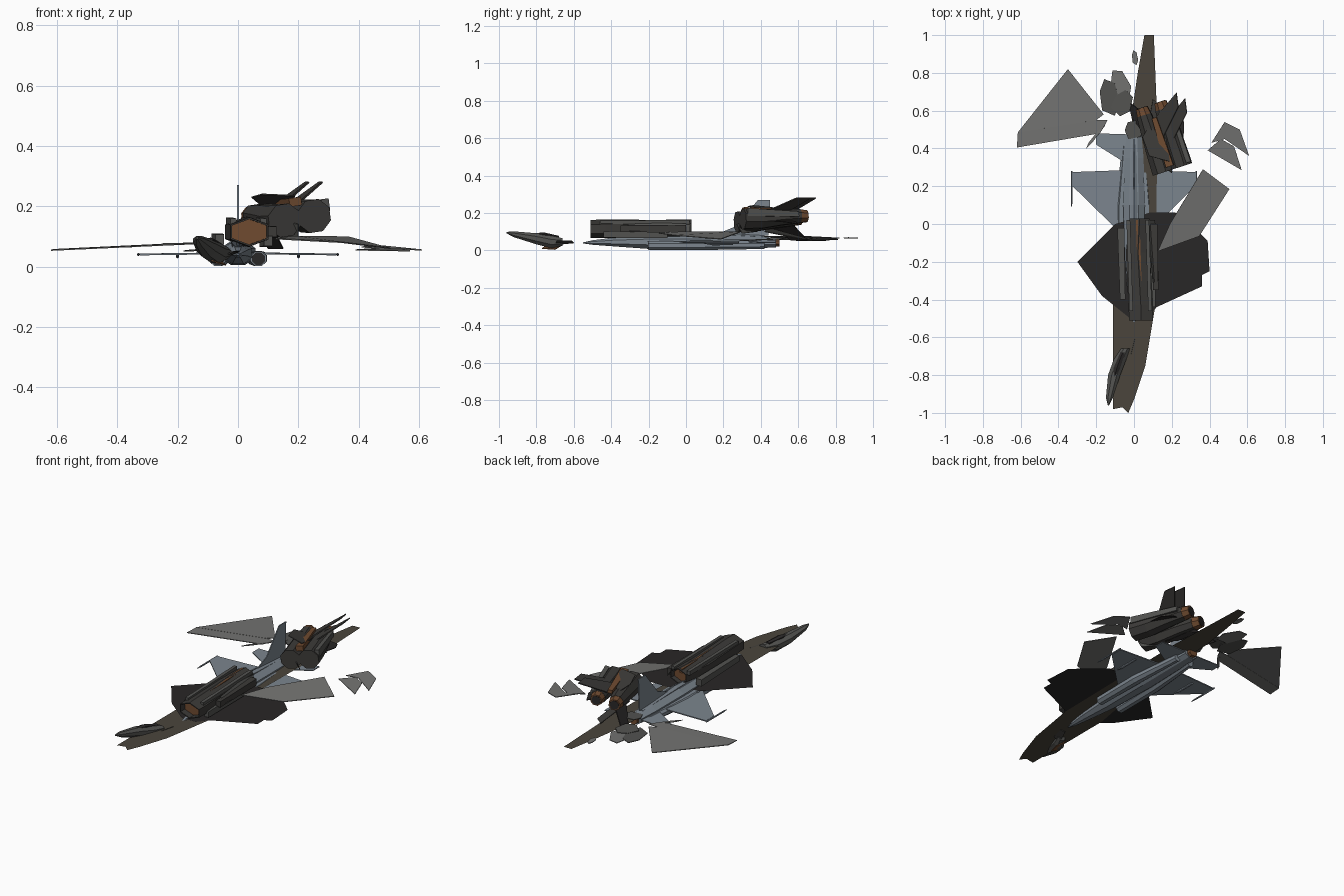
import bpy, bmesh, math
from mathutils import Matrix, Vector


def material(name, r, g, b):
    m = bpy.data.materials.new(name)
    m.diffuse_color = (r, g, b, 1)
    return m


BLUE = material("blue_grey_paint", 0.20, 0.235, 0.27)
DARK = material("charred_metal", 0.045, 0.043, 0.04)
SOOT = material("soot", 0.022, 0.02, 0.02)
GREY = material("torn_skin", 0.17, 0.17, 0.165)
MID = material("scuffed_metal", 0.085, 0.085, 0.08)
EARTH = material("scraped_earth", 0.07, 0.06, 0.045)
RUST = material("rust", 0.16, 0.07, 0.03)
GLASS = material("canopy_glass", 0.05, 0.06, 0.07)


def mesh(name, verts, faces, mat):
    me = bpy.data.meshes.new(name)
    me.from_pydata([tuple(v) for v in verts], [], faces)
    me.materials.append(mat)
    bm = bmesh.new()
    bm.from_mesh(me)
    bmesh.ops.recalc_face_normals(bm, faces=bm.faces)
    bm.to_mesh(me)
    bm.free()
    ob = bpy.data.objects.new(name, me)
    bpy.context.collection.objects.link(ob)
    return ob


def plate(name, pts, mat, thick=0.004, mirror=False):
    """Flat panel from its corner points, given thickness."""
    ob = mesh(name, pts, [list(range(len(pts)))], mat)
    if mirror:
        ob.modifiers.new("mirror", "MIRROR")
    s = ob.modifiers.new("thickness", "SOLIDIFY")
    s.thickness, s.offset = thick, 0
    return ob


def sheet(name, pts, z, mat):
    return mesh(name, [(x, y, z) for x, y in pts], [list(range(len(pts)))], mat)


def loft(name, stations, n, mat, mirror=False, place=None, caps=True):
    """Body from cross-sections (x, y, z, half width, half height)."""
    verts, faces = [], []
    for x, y, z, w, h in stations:
        for i in range(n):
            a = 2 * math.pi * (i + 0.5) / n
            verts.append(Vector((x + w * math.cos(a), y, z + h * math.sin(a))))
    for k in range(len(stations) - 1):
        for i in range(n):
            j = (i + 1) % n
            faces.append([k * n + i, k * n + j, (k + 1) * n + j, (k + 1) * n + i])
    if caps:
        faces += [list(range(n)), list(range(len(verts) - n, len(verts)))]
    if place:
        verts = [place @ v for v in verts]
    ob = mesh(name, verts, faces, mat)
    if mirror:
        ob.modifiers.new("mirror", "MIRROR")
    return ob


# Ground marks
sheet("scrape_track", [(.055, 1), (.105, 1), (.125, .5), (.11, -.45), (.06, -.75), (0, -.93),
      (-.03, -1), (-.06, -.97), (-.11, -.98), (-.11, -.4), (-.02, .1), (-.01, .6), (.02, .8)], .05, EARTH)
sheet("scorch_patch", [(-.3, -.2), (-.1, 0), (-.03, .02), (.08, .06), (.22, .06), (.34, -.04), (.39, -.09),
      (.4, -.25), (.36, -.27), (.36, -.33), (.12, -.44), (.07, -.5), (-.02, -.5), (-.17, -.38)], .054, SOOT)

# Intact jet: fuselage, canopy, ducts, nozzles
loft("jet_fuselage", [(0, -.55, .04, .003, .003), (0, -.5, .042, .018, .013), (0, -.38, .045, .034, .026),
     (0, -.2, .045, .05, .04), (0, .1, .045, .062, .043), (0, .35, .043, .055, .036),
     (0, .48, .042, .042, .028)], 8, BLUE)
loft("jet_canopy", [(0, -.42, .062, .008, .006), (0, -.35, .07, .022, .02), (0, -.22, .075, .025, .022),
     (0, -.05, .08, .015, .012)], 8, GLASS)
loft("jet_spine", [(0, -.1, .075, .012, .012), (0, .1, .08, .022, .02), (0, .42, .065, .012, .015)], 6, BLUE)
loft("intake_duct", [(.068, -.2, .026, .028, .026), (.066, .1, .027, .032, .027),
     (.045, .42, .028, .02, .022)], 8, BLUE, mirror=True)
loft("intake_mouth", [(.068, -.203, .026, .024, .022), (.068, -.199, .026, .024, .022)], 8, SOOT, mirror=True)
loft("jet_nozzle", [(0, .42, .042, .036, .026), (0, .5, .042, .028, .022)], 8, RUST)
# Jet wings, strakes, tailplanes, rails, fin
plate("jet_wing", [(.05, -.06, .044), (.1, -.02, .043), (.325, .2, .04), (.325, .275, .04), (.05, .285, .044)],
      BLUE, .006, True)
plate("wing_strake", [(.03, -.3, .05), (.075, -.12, .048), (.09, .02, .046), (.03, .02, .048)], BLUE, .005, True)
plate("jet_tailplane", [(.04, .32, .045), (.2, .42, .042), (.2, .48, .042), (.04, .475, .045)], BLUE, .005, True)
loft("wingtip_rail", [(.33, .09, .04, .002, .002), (.33, .12, .04, .005, .005), (.33, .28, .04, .005, .005)],
     6, BLUE, mirror=True)
loft("wing_pylon", [(.2, .1, .037, .002, .002), (.2, .14, .034, .006, .007), (.2, .25, .034, .005, .006)],
     6, BLUE, mirror=True)
plate("jet_fin", [(0, .16, .085), (0, .27, .13), (0, .385, .27), (0, .45, .27), (0, .44, .08)], BLUE, .006)

# Broken nose section
loft("wreck_nose", [(-.135, -.96, .095, .004, .004), (-.13, -.92, .086, .02, .017), (-.105, -.8, .062, .035, .032),
     (-.075, -.72, .045, .036, .036), (-.045, -.66, .045, .025, .022)], 8, MID)
loft("nose_cockpit", [(-.115, -.85, .085, .006, .004), (-.09, -.76, .08, .02, .016),
     (-.06, -.68, .066, .014, .012)], 6, SOOT)
plate("nose_torn_panel", [(-.06, -.7, .03), (-.015, -.69, .05), (.005, -.61, .05), (-.02, -.6, .04)], DARK)
plate("nose_lower_shard", [(-.1, -.75, .025), (-.06, -.77, .01), (-.04, -.7, .005), (-.075, -.66, .03)], RUST)

# Burnt centre fuselage with open ends
mid = loft("wreck_centre", [(.038, -.51, .115, .073, .048), (.036, -.43, .115, .076, .05),
           (.02, -.15, .115, .073, .048), (.03, .03, .12, .06, .046)], 6, DARK, caps=False)
s = mid.modifiers.new("shell", "SOLIDIFY")
s.thickness = .006
loft("centre_bulkhead", [(.037, -.47, .115, .066, .042), (.037, -.46, .115, .066, .042)], 6, RUST)
loft("centre_rear_bulkhead", [(.03, -.01, .118, .054, .04), (.03, 0, .118, .054, .04)], 6, RUST)
for i, x in enumerate((-.03, .02, .07)):
    loft("centre_rib_%d" % i, [(x + .015, -.46, .148, .014, .016), (x, .02, .15, .014, .018)], 4,
         RUST if i == 1 else MID)
for i, (x, y0, y1, z) in enumerate([(-.06, -.4, -.02, .09), (.115, -.35, .0, .115), (.1, -.44, -.1, .085)]):
    loft("side_trunk_%d" % i, [(x, y0, z, .02, .024), (x - .01, y1, z, .026, .028)], 4, DARK if i % 2 else MID)
plate("side_skin", [(.1, -.31, .14), (.13, -.3, .1), (.11, .02, .1), (.07, .02, .15)], MID)

# Tail section with twin engines
place = Matrix.Translation((.15, .45, .17)) @ Matrix.Rotation(math.radians(18), 4, "Z") @ \
    Matrix.Rotation(math.radians(-8), 4, "Y")
for side, sx in (("left", -.052), ("right", .052)):
    loft(side + "_engine", [(sx, -.17, -.01, .06, .058), (sx, -.07, -.01, .058, .056), (sx, .05, 0, .05, .046),
         (sx, .15, .005, .042, .04)], 8, DARK, place=place)
    loft(side + "_nozzle", [(sx, .14, .005, .042, .04), (sx, .19, .005, .034, .033)], 8, RUST, place=place)
    loft(side + "_nozzle_hole", [(sx, .189, .005, .027, .027), (sx, .192, .005, .027, .027)], 8, SOOT, place=place)
loft("engine_spine", [(0, -.15, .045, .03, .02), (0, .12, .04, .018, .014)], 4, RUST, place=place)
loft("engine_outer_beam", [(.1, -.16, .02, .018, .03), (.095, .13, .01, .014, .02)], 4, MID, place=place)
for i, (dx, dy) in enumerate([(0, 0), (.045, -.03)]):
    plate("wreck_fin_%d" % i, [(.15 + dx, .45 + dy, .205), (.12 + dx, .57 + dy, .205), (.225 + dx, .695 + dy, .28),
          (.235 + dx, .62 + dy, .28)], DARK, .006)
plate("torn_top_skin", [(.045, .46, .23), (.08, .36, .24), (.19, .33, .235), (.17, .45, .21), (.08, .52, .2)], DARK)
plate("right_stabiliser", [(.19, .48, .16), (.26, .37, .17), (.265, .54, .15), (.235, .6, .14), (.17, .58, .16)], SOOT)
plate("left_stabiliser", [(.09, .44, .13), (.06, .58, .13), (-.03, .65, .055), (-.01, .56, .055)], SOOT, .006)
plate("lower_skin", [(.06, .44, .12), (.13, .42, .1), (.15, .62, .06), (.1, .66, .06)], DARK)
plate("front_shard", [(.12, .34, .16), (.2, .27, .14), (.2, .3, .09), (.11, .38, .1)], MID)

# Torn wings and scattered panels
plate("left_wing_debris", [(-.35, .82, .066), (-.16, .58, .078), (-.2, .55, .076), (-.615, .485, .056)], GREY)
plate("left_flap_debris", [(-.615, .485, .055), (-.2, .55, .075), (-.14, .55, .078), (-.18, .48, .074),
      (-.62, .405, .054)], GREY)
plate("right_wing_debris", [(.125, -.145, .092), (.19, .0, .1), (.365, .29, .098), (.505, .185, .06),
      (.345, -.065, .08)], GREY)
plate("far_panel_1", [(.41, .43, .065), (.48, .54, .068), (.56, .5, .06), (.61, .36, .055), (.48, .45, .06)], GREY)
plate("far_panel_2", [(.39, .39, .055), (.46, .45, .06), (.53, .41, .06), (.57, .285, .052)], GREY)
for i, (x, y, w, l, a) in enumerate([(-.13, .67, .1, .2, 10), (-.07, .74, .09, .17, 25), (-.06, .64, .1, .14, -20),
                                     (.005, .88, .03, .08, 8), (.0, .5, .1, .1, 30), (-.2, .47, .015, .18, -38)]):
    r = Matrix.Rotation(math.radians(a), 3, "Z")
    c = Vector((x, y, .055 + .004 * i))
    plate("scrap_panel_%d" % i, [c + r @ Vector((u * w, v * l, .08 * u * w)) for u, v in
          [(-.5, -.3), (.1, -.5), (.5, -.2), (.4, .35), (-.1, .5), (-.45, .2)]], GREY if i % 2 else MID)
